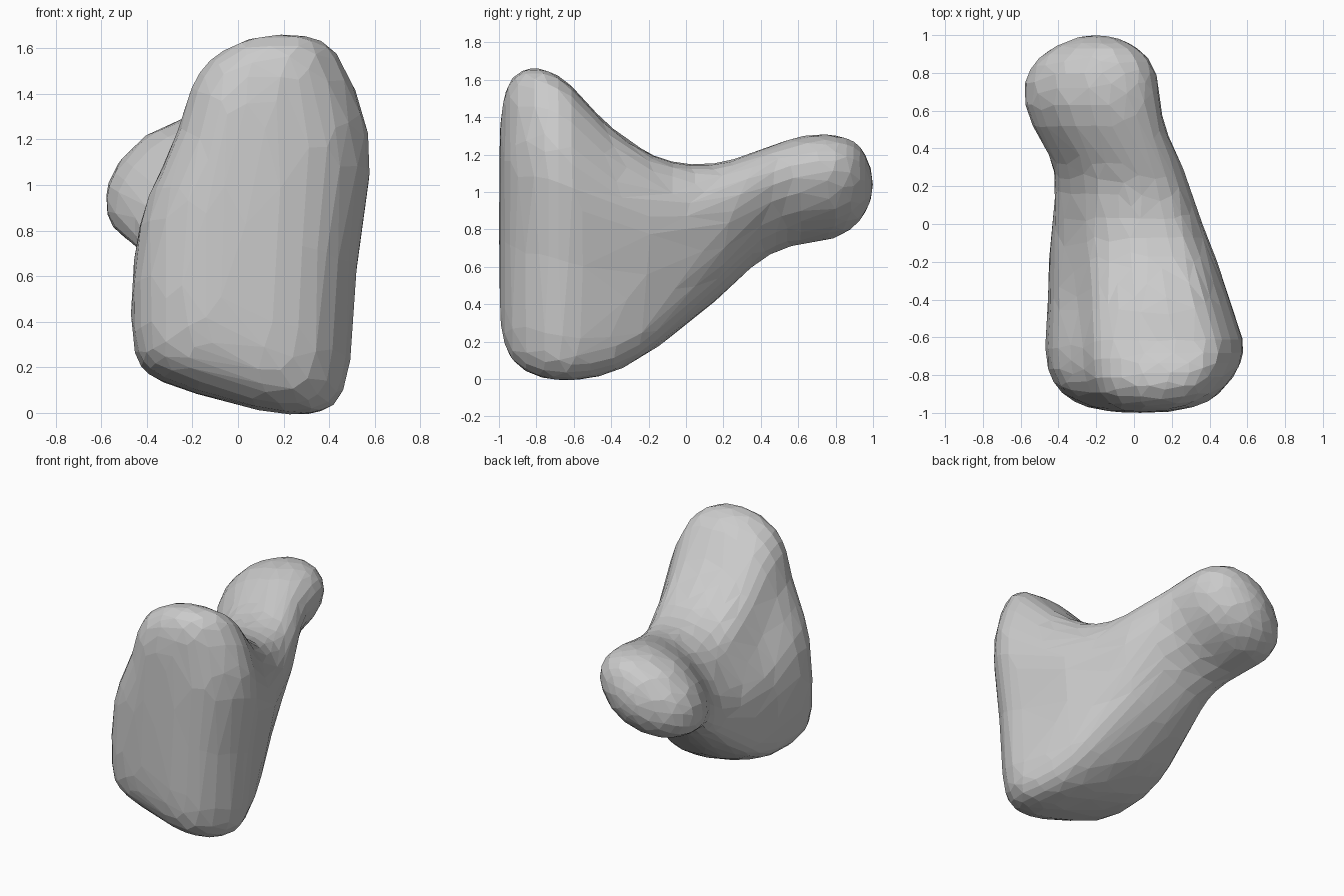
import bpy, bmesh
from mathutils import Vector

# Slab-like front silhouette (x, z); rear sections blend from it to an ellipse
OUTLINE = [(.25, 0), (.37, .01), (.45, .08), (.485, .22), (.495, .45), (.52, .75),
           (.565, 1.0), (.575, 1.22), (.525, 1.4), (.465, 1.55), (.39, 1.64),
           (.24, 1.655), (.1, 1.645), (0, 1.61), (-.13, 1.54), (-.21, 1.42),
           (-.235, 1.3), (-.31, 1.1), (-.40, .95), (-.44, .75), (-.46, .5),
           (-.45, .31), (-.42, .22), (-.35, .165), (-.2, .105), (-.05, .065), (.1, .02)]
unit = [Vector(((x - .0575) / .5175, (z - .8275) / .8275)) for x, z in OUTLINE]
SKEW = .15           # leans the round head towards its upper right
GROW_X, GROW_Z = 1.02, 1.015   # makes up for smoothing shrinkage

# Sections along the depth: y, x min, x max, z min, z max, roundness
SECTIONS = [
    (-1.0, -.10, .16, .36, 1.32, 0), (-.98, -.21, .27, .22, 1.49, 0),
    (-.945, -.31, .39, .12, 1.59, 0), (-.88, -.40, .47, .06, 1.645, 0),
    (-.79, -.45, .54, .015, 1.66, 0), (-.68, -.465, .585, 0, 1.62, 0),
    (-.58, -.46, .565, 0, 1.53, 0), (-.48, -.455, .53, .015, 1.41, .03),
    (-.36, -.45, .49, .04, 1.305, .1), (-.2, -.45, .44, .13, 1.20, .25),
    (-.1, -.44, .40, .2, 1.165, .4), (0, -.43, .36, .28, 1.145, .55),
    (.12, -.42, .32, .38, 1.145, .7), (.24, -.41, .28, .49, 1.165, .85),
    (.36, -.44, .23, .61, 1.21, 1), (.48, -.515, .17, .685, 1.255, 1),
    (.6, -.57, .14, .72, 1.295, 1), (.72, -.585, .13, .735, 1.31, 1),
    (.82, -.555, .11, .76, 1.30, 1), (.9, -.485, .06, .81, 1.275, 1),
    (.96, -.38, -.02, .88, 1.21, 1), (1.0, -.27, -.14, .99, 1.09, 1)]

# Loft the sections into one closed skin
bm = bmesh.new()
rings = []
for y, x0, x1, z0, z1, blend in SECTIONS:
    ring = []
    for u in unit:
        c = u.normalized()
        d = (1 - SKEW ** 2) ** .5
        c = Vector((d * c.x + SKEW * c.y, SKEW * c.x + d * c.y))
        p = u.lerp(c, blend)
        ring.append(bm.verts.new(((x0 + x1) / 2 + p.x * GROW_X * (x1 - x0) / 2, y,
                                  (z0 + z1) / 2 + p.y * GROW_Z * (z1 - z0) / 2)))
    rings.append(ring)
n = len(unit)
for a, b in zip(rings, rings[1:]):
    for i in range(n):
        j = (i + 1) % n
        bm.faces.new((a[i], a[j], b[j], b[i]))
bm.faces.new(rings[0])
bm.faces.new(rings[-1])
bmesh.ops.recalc_face_normals(bm, faces=bm.faces)
mesh = bpy.data.meshes.new("rounded_body")
bm.to_mesh(mesh)
bm.free()
body = bpy.data.objects.new("rounded_body", mesh)
bpy.context.collection.objects.link(body)

# Smooth the form, then reduce it to irregular flat facets
sub = body.modifiers.new("smooth_form", 'SUBSURF')
sub.levels = sub.render_levels = 1
dec = body.modifiers.new("facets", 'DECIMATE')
dec.ratio = 0.22
